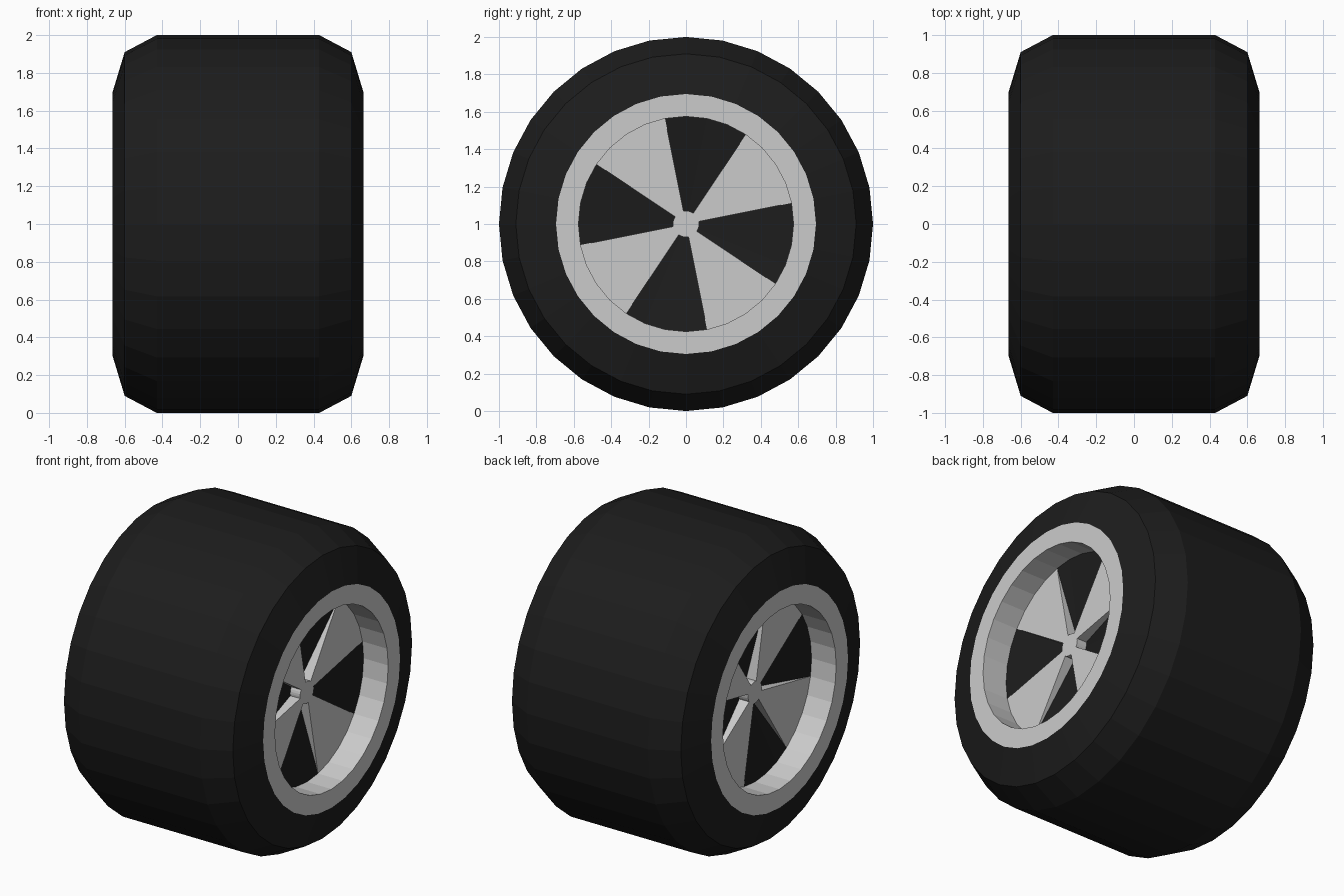
import bpy, bmesh, math
from mathutils import Vector

if "Cube" in bpy.data.objects:
    bpy.data.objects.remove(bpy.data.objects["Cube"])

N = 32            # sides around the wheel
FACE = 0.665      # x of the rim face
DISK = 0.49       # x of the sunken spoke disk
DEEP = 0.42       # x of the opening floor at the hub
R_IN, R_HUB = 0.575, 0.07

rubber = bpy.data.materials.new("black_rubber")
rubber.diffuse_color = (0.012, 0.012, 0.012, 1)
rubber.use_nodes = True
rubber.node_tree.nodes["Principled BSDF"].inputs["Base Color"].default_value = rubber.diffuse_color


def pt(x, r, i):
    a = 2 * math.pi * i / N
    return Vector((x, r * math.cos(a), r * math.sin(a)))


def revolve(quads, profile):
    """Quads swept round the x axis from (x, radius) points."""
    for (x0, r0), (x1, r1) in zip(profile, profile[1:]):
        for i in range(N):
            quads.append([pt(x0, r0, i), pt(x1, r1, i),
                          pt(x1, r1, i + 1), pt(x0, r0, i + 1)])


def make(name, polys, mat=None, mirror=True):
    bm = bmesh.new()
    for p in polys:
        bm.faces.new([bm.verts.new(v) for v in p])
    bmesh.ops.remove_doubles(bm, verts=bm.verts, dist=1e-4)
    # face everything outward along the right-hand side
    bmesh.ops.recalc_face_normals(bm, faces=bm.faces)
    me = bpy.data.meshes.new(name)
    bm.to_mesh(me)
    bm.free()
    ob = bpy.data.objects.new(name, me)
    ob.location = (0, 0, 1)
    bpy.context.collection.objects.link(ob)
    if mat:
        me.materials.append(mat)
    if mirror:
        ob.modifiers.new("other_side", 'MIRROR').use_clip = True
    return ob


# tyre tread and sidewalls
tyre = []
revolve(tyre, [(-FACE, 0.695), (-0.6, 0.91), (-0.43, 1.0),
               (0.43, 1.0), (0.6, 0.91), (FACE, 0.695)])
make("tyre", tyre, rubber, mirror=False)

# rim lip and well, spokes and hub, opening side walls
rim, floor = [], []
revolve(rim, [(FACE, 0.695), (FACE, R_IN), (DISK, R_IN)])
for i in range(N):
    rim.append([pt(DISK, R_HUB, i), pt(DISK, R_HUB, i + 1), Vector((DISK, 0, 0))])
    if 1 <= i % 8 < 5:      # spoke sector
        rim.append([pt(DISK, R_HUB, i), pt(DISK, R_IN, i),
                    pt(DISK, R_IN, i + 1), pt(DISK, R_HUB, i + 1)])
    else:                   # opening: hub wall and sloping dark floor
        rim.append([pt(DISK, R_HUB, i), pt(DISK, R_HUB, i + 1),
                    pt(DEEP, R_HUB, i + 1), pt(DEEP, R_HUB, i)])
        floor.append([pt(DEEP, R_HUB, i), pt(DISK, R_IN, i),
                      pt(DISK, R_IN, i + 1), pt(DEEP, R_HUB, i + 1)])
    if i % 8 in (1, 5):     # tapering spoke side
        rim.append([pt(DISK, R_HUB, i), pt(DISK, R_IN, i), pt(DEEP, R_HUB, i)])
make("spoked_rim", rim)
make("opening_floor", floor, rubber)
